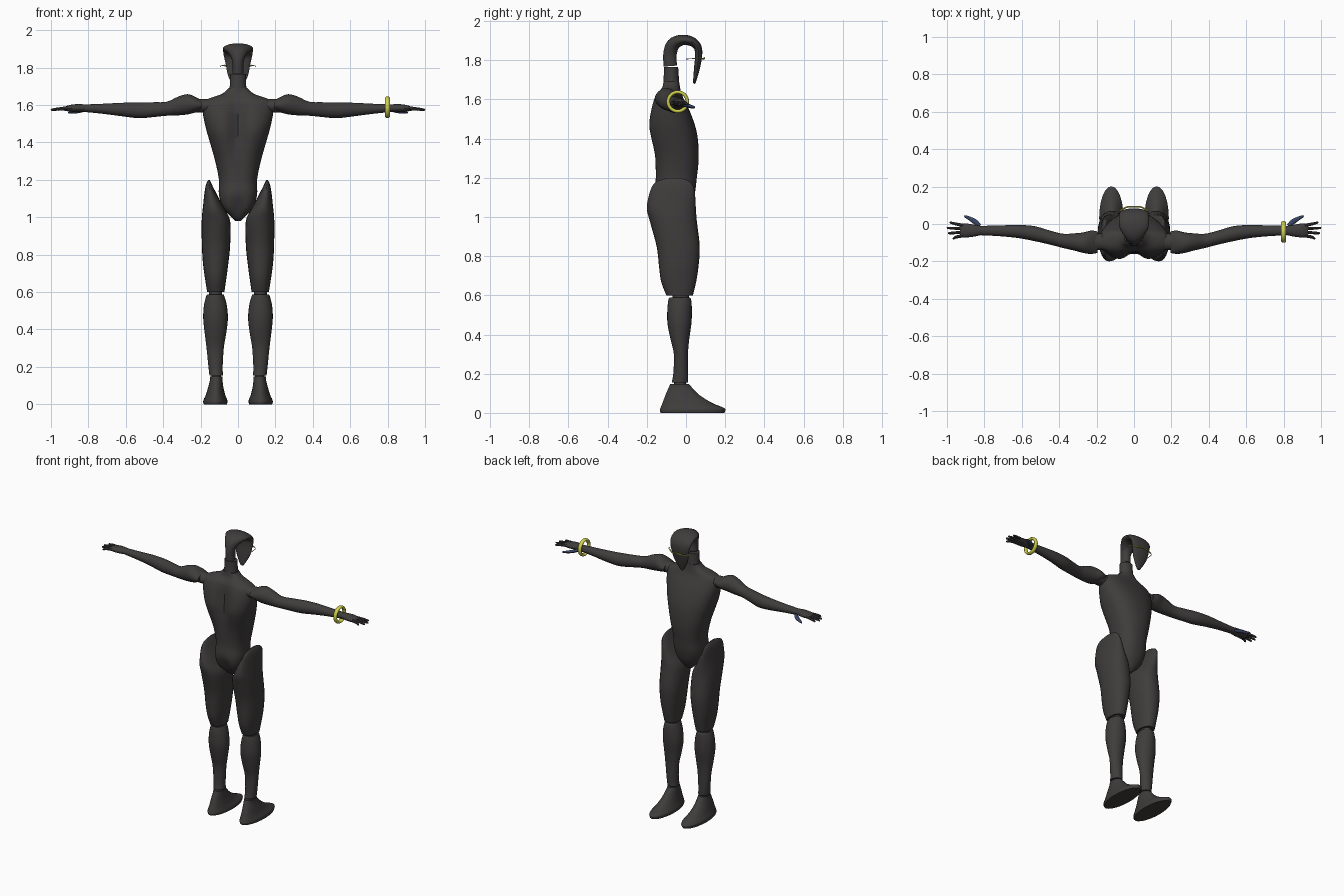
import bpy, bmesh, math
from mathutils import Vector

cube = bpy.data.objects.get("Cube")
if cube:
    bpy.data.objects.remove(cube)

X, Y, Z = Vector((1, 0, 0)), Vector((0, 1, 0)), Vector((0, 0, 1))


def material(name, rgb, rough=0.6):
    mat = bpy.data.materials.new(name)
    mat.use_nodes = True
    mat.diffuse_color = (*rgb, 1)
    bsdf = mat.node_tree.nodes["Principled BSDF"]
    bsdf.inputs["Base Color"].default_value = (*rgb, 1)
    bsdf.inputs["Roughness"].default_value = rough
    return mat


charcoal = material("charcoal", (.05, .046, .045))
yellow = material("yellow", (.62, .62, .07))
navy = material("dark_blue", (.04, .06, .13))
silver = material("pale_grey", (.5, .5, .48))


def spline(rows, steps):
    """Smoothly fill in rows between the given ones."""
    out = []
    for i in range(len(rows) - 1):
        p = [rows[max(0, min(len(rows) - 1, i + k))] for k in (-1, 0, 1, 2)]
        for s in range(steps):
            t = s / steps
            out.append([b + t / 2 * (c - a + t * (2 * a - 5 * b + 4 * c - d
                        + t * (3 * b - a - 3 * c + d))) for a, b, c, d in zip(*p)])
    return out + [list(rows[-1])]


def loft(name, rows, mat=charcoal, side=1, axes=None, hint=X, n=24, steps=4, power=1, shape=None):
    """Skin rings (x, y, z, half_u, half_v); fixed axes, or square to the path."""
    rows = spline(rows, steps)
    pts = [Vector(r[:3]) for r in rows]
    bm = bmesh.new()
    rings = []
    for i, (p, r) in enumerate(zip(pts, rows)):
        if axes:
            u, v = axes
        else:
            tangent = (pts[min(i + 1, len(pts) - 1)] - pts[max(i - 1, 0)]).normalized()
            u = (hint - tangent * hint.dot(tangent)).normalized()
            v = tangent.cross(u)
        ring = []
        for k in range(n):
            a = math.tau * k / n
            c, s = (math.copysign(abs(f) ** power, f) for f in (math.cos(a), math.sin(a)))
            co = p + u * c * max(r[3], .001) + v * s * max(r[4], .001)
            if shape:
                co = shape(co, s)
            ring.append(bm.verts.new((co.x * side, co.y, co.z)))
        rings.append(ring)
    for a, b in zip(rings, rings[1:]):
        for k in range(n):
            j = (k + 1) % n
            bm.faces.new((a[k], a[j], b[j], b[k]))
    bm.faces.new(rings[0])
    bm.faces.new(rings[-1])
    bmesh.ops.recalc_face_normals(bm, faces=bm.faces)
    mesh = bpy.data.meshes.new(name)
    bm.to_mesh(mesh)
    bm.free()
    mesh.materials.append(mat)
    obj = bpy.data.objects.new(name, mesh)
    bpy.context.collection.objects.link(obj)
    smooth(obj)
    return obj


def smooth(obj):
    bpy.ops.object.select_all(action="DESELECT")
    obj.select_set(True)
    bpy.context.view_layer.objects.active = obj
    bpy.ops.object.shade_smooth_by_angle(angle=math.radians(40))


def column(name, levels, **kw):
    """Upright part from (z, left, right, back, front) limits."""
    rows = [((l + r) / 2, (b + f) / 2, z, (r - l) / 2, (f - b) / 2) for z, l, r, b, f in levels]
    return loft(name, rows, axes=(X, Y), **kw)


def beam(name, levels, **kw):
    """Sideways part from (x, back, front, bottom, top) limits."""
    rows = [(x, (b + f) / 2, (l + h) / 2, (f - b) / 2, (h - l) / 2) for x, b, f, l, h in levels]
    return loft(name, rows, axes=(Y, Z), **kw)


def spine_groove(co, s):
    """Sink the backbone between the shoulder blades and the seat halves."""
    if s < 0:
        depth = .05 * math.exp(-((co.z - 1.48) / .14) ** 2)
        depth += .025 * math.exp(-((co.z - 1.05) / .06) ** 2)
        co.y -= s * depth * math.exp(-(co.x / .05) ** 2)
    return co


# Torso with a narrow waist and pointed pelvis
torso = [(z, -w, w, b, f) for z, w, b, f in (
    (.98, .015, -.08, -.03), (1.0, .035, -.115, -.005), (1.05, .08, -.155, .025),
    (1.12, .102, -.165, .045), (1.2, .102, -.155, .055), (1.3, .122, -.165, .065),
    (1.4, .15, -.19, .06), (1.47, .17, -.2, .045), (1.55, .187, -.185, .015),
    (1.61, .187, -.165, -.015), (1.635, .155, -.15, -.025), (1.66, .085, -.13, -.03),
    (1.69, .05, -.12, -.035))]
column("torso", torso, n=48, power=.85, shape=spine_groove)
column("neck", [(1.62, -.06, .06, -.12, -.03), (1.69, -.045, .045, -.115, -.035),
                (1.765, -.043, .043, -.112, -.04)])

# Hooked head shell: back strip, crown, brow and pointed mask
loft("head_shell", [(0, -.08, 1.77, .03, .034), (0, -.082, 1.83, .03, .034),
                    (0, -.065, 1.88, .05, .034), (0, -.02, 1.903, .077, .027),
                    (0, .03, 1.895, .08, .024), (0, .06, 1.865, .076, .02),
                    (0, .064, 1.82, .066, .018), (0, .056, 1.76, .054, .015),
                    (0, .047, 1.71, .03, .01), (0, .042, 1.68, .01, .005)], n=28)

# Eyewear: front wire and two splayed side wires
loft("eyewear_front", [(-.075, .07, 1.812, .004, .004), (-.04, .09, 1.806, .004, .004),
                       (0, .093, 1.812, .004, .004), (.04, .09, 1.806, .004, .004),
                       (.075, .07, 1.812, .004, .004)], yellow, hint=Z, n=8)
for side, word in ((1, "left"), (-1, "right")):
    loft(word + "_eyewear_arm", [(.07, .07, 1.812, .002, .002), (.09, .06, 1.81, .002, .002),
                                 (.095, 0, 1.806, .002, .002)], silver, side, hint=Z, n=6)

    # Leg
    column(word + "_thigh", [
        (1.2, .152, .158, -.09, -.03), (1.18, .142, .169, -.15, .02),
        (1.14, .122, .178, -.18, .043), (1.05, .075, .188, -.2, .05),
        (.98, .042, .194, -.185, .055), (.85, .042, .193, -.15, .07),
        (.75, .052, .187, -.138, .064), (.67, .063, .176, -.127, .052),
        (.6, .073, .165, -.1, .035)], side=side, power=.9)
    column(word + "_knee_joint", [(.55, .085, .155, -.07, .015), (.64, .085, .155, -.07, .015)],
           side=side)
    column(word + "_shin", [
        (.155, .08, .153, -.073, .01), (.2, .082, .158, -.065, .01),
        (.3, .076, .168, -.062, .01), (.38, .063, .178, -.08, .017),
        (.46, .054, .186, -.095, .028), (.53, .06, .182, -.095, .03),
        (.578, .073, .17, -.09, .026), (.588, .078, .165, -.085, .02)], side=side)
    column(word + "_ankle_joint", [(.12, .09, .142, -.06, 0), (.18, .09, .142, -.06, 0)], side=side)
    column(word + "_foot", [
        (0, .06, .183, -.13, .195), (.012, .056, .186, -.134, .2), (.025, .058, .184, -.13, .195),
        (.05, .068, .172, -.12, .135), (.09, .078, .16, -.105, .07),
        (.13, .083, .15, -.088, .03), (.148, .084, .15, -.08, .015)], side=side)

    # Arm
    beam(word + "_shoulder_joint", [(.14, -.14, -.05, 1.56, 1.63), (.26, -.14, -.05, 1.56, 1.635)],
         side=side)
    beam(word + "_arm", [
        (.195, -.155, -.04, 1.575, 1.625), (.23, -.16, -.035, 1.56, 1.645),
        (.27, -.155, -.045, 1.55, 1.658), (.32, -.142, -.05, 1.545, 1.645),
        (.38, -.128, -.052, 1.543, 1.618), (.45, -.11, -.035, 1.536, 1.615),
        (.53, -.092, -.012, 1.53, 1.614), (.62, -.075, -.005, 1.54, 1.612),
        (.72, -.065, -.008, 1.553, 1.607), (.82, -.06, -.01, 1.563, 1.603)], side=side)

    # Hand
    beam(word + "_palm", [(.81, -.058, -.012, 1.566, 1.603), (.86, -.068, -.003, 1.563, 1.605),
                          (.9, -.072, .003, 1.565, 1.6), (.93, -.07, 0, 1.57, 1.59)],
         side=side, n=16)
    for i, tip in enumerate((.97, .995, 1, .985)):
        y = -.062 + i * .018
        out = (i - 1.5) * .005
        loft(f"{word}_finger_{i + 1}", [(.91, y, 1.583, .009, .01), (.95, y + out, 1.58, .008, .009),
                                        (tip - .006, y + out * 2, 1.575, .006, .006),
                                        (tip, y + out * 2, 1.574, .002, .002)],
             side=side, hint=Y, n=8, steps=3)
    loft(word + "_thumb", [(.825, -.01, 1.572, .01, .009), (.85, .012, 1.567, .014, .01),
                           (.88, .03, 1.562, .01, .008), (.9, .04, 1.56, .007, .006),
                           (.908, .043, 1.559, .002, .002)], navy, side, hint=Y, n=10)

# Bracelet on one wrist: a chunky flattened band
bpy.ops.mesh.primitive_torus_add(major_segments=32, minor_segments=10, major_radius=.049,
                                 minor_radius=.009, location=(.8, -.042, 1.588),
                                 rotation=(0, math.pi / 2, 0))
bracelet = bpy.context.object
bracelet.name = "bracelet"
bracelet.scale.z = 1.5
bracelet.data.materials.append(yellow)
smooth(bracelet)
